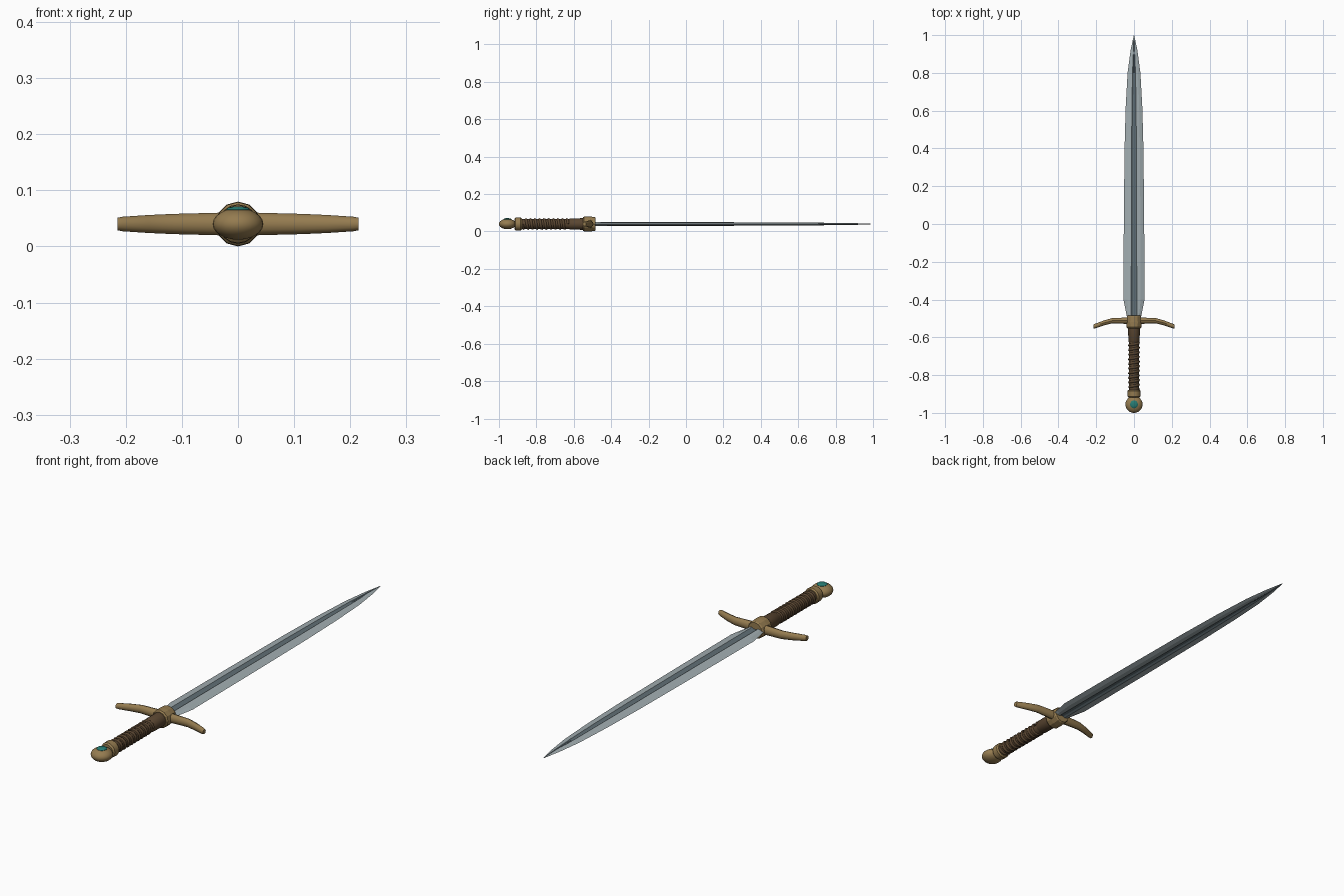
import bpy, bmesh
from math import sin, cos, pi, tau
from mathutils import Vector

if "Cube" in bpy.data.objects:
    bpy.data.objects.remove(bpy.data.objects["Cube"])

Z = 0.04  # height of the sword's axis


def material(name, r, g, b):
    m = bpy.data.materials.new(name)
    m.diffuse_color = (r, g, b, 1)
    m.use_nodes = True
    m.node_tree.nodes["Principled BSDF"].inputs["Base Color"].default_value = m.diffuse_color
    return m


STEEL = material("steel", 0.36, 0.42, 0.44)
DARK_STEEL = material("dark_steel", 0.12, 0.16, 0.18)
BRASS = material("brass", 0.30, 0.20, 0.08)
LEATHER = material("leather", 0.10, 0.06, 0.03)
GEM = material("gem_green", 0.02, 0.20, 0.17)


def loft(name, rings, mats, smooth=None, mat_of=None):
    """Skin a list of closed rings and cap both ends."""
    bm = bmesh.new()
    loops = [[bm.verts.new(p) for p in ring] for ring in rings]
    n = len(loops[0])
    for a, b in zip(loops, loops[1:]):
        for i in range(n):
            j = (i + 1) % n
            f = bm.faces.new((a[i], a[j], b[j], b[i]))
            if mat_of:
                f.material_index = mat_of(i)
    bm.faces.new(loops[0][::-1])
    bm.faces.new(loops[-1])
    bmesh.ops.remove_doubles(bm, verts=bm.verts, dist=1e-5)
    bmesh.ops.recalc_face_normals(bm, faces=bm.faces)
    me = bpy.data.meshes.new(name)
    bm.to_mesh(me)
    bm.free()
    for m in mats:
        me.materials.append(m)
    ob = bpy.data.objects.new(name, me)
    bpy.context.collection.objects.link(ob)
    if smooth:
        bpy.ops.object.select_all(action='DESELECT')
        ob.select_set(True)
        bpy.context.view_layer.objects.active = ob
        bpy.ops.object.shade_smooth_by_angle(angle=smooth)
    return ob


def lathe_y(name, profile, mat, sides, smooth=None):
    """Turn (y, radius) pairs about the sword's axis."""
    rings = [[(r * cos(tau * i / sides), y, Z + r * sin(tau * i / sides))
              for i in range(sides)] for y, r in profile]
    return loft(name, rings, [mat], smooth)


def lathe_z(name, profile, mat, y0, sides=24):
    """Turn (z, radius) pairs about an upright axis at y0."""
    rings = [[(r * cos(tau * i / sides), y0 + r * sin(tau * i / sides), z)
              for i in range(sides)] for z, r in profile]
    return loft(name, rings, [mat], 0.7)


# Blade: (y, half width, half thickness, fuller half width)
stations = [(-0.51, 0.034, 0.010, 0.015), (-0.47, 0.042, 0.010, 0.015),
            (-0.40, 0.056, 0.010, 0.015), (0.0, 0.054, 0.010, 0.014),
            (0.40, 0.050, 0.009, 0.013), (0.62, 0.044, 0.008, 0.011),
            (0.80, 0.034, 0.006, 0.008), (0.92, 0.018, 0.004, 0.003),
            (1.0, 0.001, 0.0008, 0.0004)]
rings = []
for y, w, t, f in stations:
    half = [(w, 0), ((w + f) / 2, t * 0.75), (f, t), (f * 0.4, t * 0.5)]
    top = half + [(-x, z) for x, z in half[:0:-1]]
    pts = top + [(-x, -z) for x, z in top]
    rings.append([(x, y, Z + z) for x, z in pts])
loft("blade", rings, [STEEL, DARK_STEEL],
     mat_of=lambda i: 1 if i % 7 in (2, 3, 4) else 0)

# Cross guard: drooping tapered arms
rings = []
for x, y, ry, rz in [(-0.215, -0.543, 0.010, 0.011), (-0.205, -0.540, 0.012, 0.013),
                     (-0.16, -0.524, 0.013, 0.016), (-0.115, -0.512, 0.014, 0.018),
                     (0, -0.512, 0.018, 0.021)]:
    rings.append([(x, y + ry * cos(tau * i / 12), Z + rz * sin(tau * i / 12))
                  for i in range(12)])
rings += [[(-x, y, z) for x, y, z in r] for r in rings[-2::-1]]
loft("cross_guard", rings, [BRASS], 0.6)

# Guard hub
lathe_y("guard_hub", [(-0.552, 0.034), (-0.546, 0.039), (-0.52, 0.040),
                      (-0.49, 0.038), (-0.484, 0.034)], BRASS, 12)

# Grip core and leather collar
lathe_y("grip", [(-0.89, 0.026), (-0.72, 0.027), (-0.54, 0.027)], LEATHER, 16, 0.6)
lathe_y("grip_collar", [(-0.625, 0.027), (-0.62, 0.030), (-0.55, 0.031)], LEATHER, 16, 0.6)

# Spiral leather wrap
turns, steps = 10, 16
cu = bpy.data.curves.new("grip_wrap", 'CURVE')
cu.dimensions = '3D'
cu.bevel_depth = 0.008
cu.bevel_resolution = 1
cu.use_fill_caps = True
sp = cu.splines.new('POLY')
count = turns * steps + 1
sp.points.add(count - 1)
for i, p in enumerate(sp.points):
    a = tau * i / steps
    p.co = (0.0235 * cos(a), -0.63 - 0.245 * i / (count - 1), Z + 0.0235 * sin(a), 1)
cu.materials.append(LEATHER)
bpy.context.collection.objects.link(bpy.data.objects.new("grip_wrap", cu))

# Ferrule between grip and pommel
lathe_y("ferrule", [(-0.918, 0.028), (-0.912, 0.034), (-0.884, 0.035),
                    (-0.878, 0.030)], BRASS, 16, 0.6)

# Pommel: flattened ball with a gem set in the top
n = 12
ball = [(Z - 0.028 * cos(pi * k / n), max(0.0452 * sin(pi * k / n), 1e-7))
        for k in range(n + 1)]
lathe_z("pommel", ball, BRASS, -0.955)
lathe_z("gem", [(0.056, 0.021), (0.066, 0.021), (0.0695, 0.017), (0.071, 0.008),
                (0.0712, 1e-7)], GEM, -0.955, 16)
